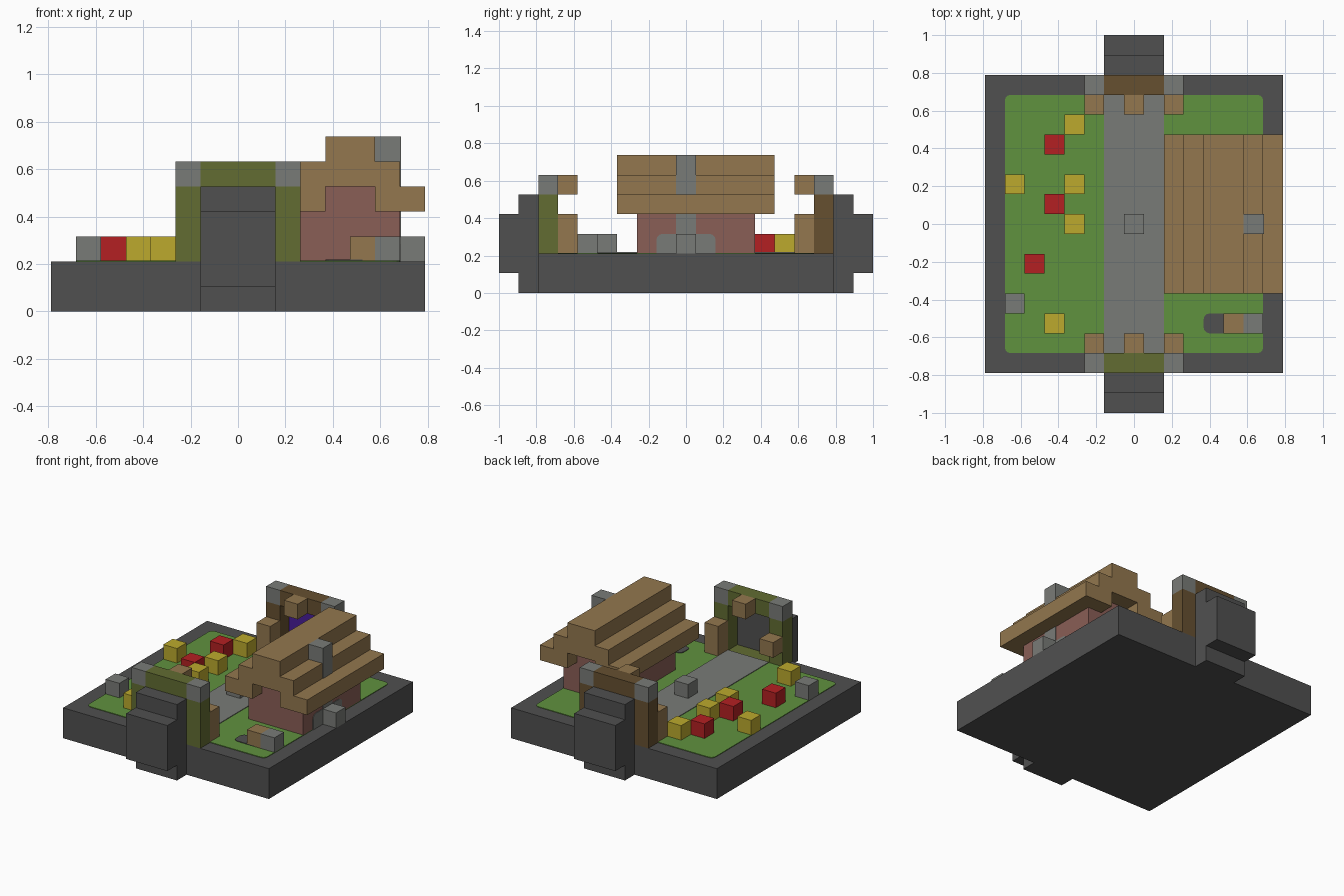
import bpy
import bmesh
from mathutils import Vector

if "Cube" in bpy.data.objects:
    bpy.data.objects.remove(bpy.data.objects["Cube"], do_unlink=True)

U = 2 / 19      # size of one building block
THIN = 0.04     # thickness of painted plates, in blocks


def linear(c):
    c /= 255
    return c / 12.92 if c <= 0.04045 else ((c + 0.055) / 1.055) ** 2.4


def material(name, *rgb):
    m = bpy.data.materials.new(name)
    colour = [linear(c) for c in rgb] + [1]
    m.diffuse_color = colour
    m.use_nodes = True
    m.node_tree.nodes["Principled BSDF"].inputs["Base Color"].default_value = colour
    return m


dark = material("dark_stone", 80, 80, 80)
grey = material("grey_stone", 121, 123, 119)
grass = material("grass_green", 96, 146, 62)
wood = material("wood_brown", 147, 119, 78)
red = material("flower_red", 180, 32, 34)
yellow = material("flower_yellow", 188, 170, 45)
brick = material("brick_pink", 138, 94, 86)
olive = material("olive_green", 98, 108, 50)
umber = material("dark_brown", 102, 80, 48)
purple = material("portal_purple", 72, 30, 152)


def box(name, mat, x, y, z, axis=None, radius=0.3):
    """Box from (low, high) spans in blocks; edges along axis get rounded."""
    spans = (x, y, z)
    bm = bmesh.new()
    bmesh.ops.create_cube(bm, size=1)
    for v in bm.verts:
        v.co = Vector([s[0] if c < 0 else s[1] for c, s in zip(v.co, spans)]) * U
    if axis is not None:
        edges = [e for e in bm.edges
                 if abs((e.verts[0].co - e.verts[1].co).normalized()[axis]) > 0.9]
        bmesh.ops.bevel(bm, geom=edges, offset=radius * U, segments=3,
                        profile=0.5, affect='EDGES')
    me = bpy.data.meshes.new(name)
    bm.to_mesh(me)
    bm.free()
    me.materials.append(mat)
    ob = bpy.data.objects.new(name, me)
    bpy.context.collection.objects.link(ob)
    return ob


def cell(name, mat, x, y, z=2, height=1):
    """Upright block centred on a grid cell."""
    return box(name, mat, (x - .5, x + .5), (y - .5, y + .5), (z, z + height))


# Ground slab with painted lawn and path
box("base", dark, (-7.5, 7.5), (-7.5, 7.5), (0, 2))
box("lawn", grass, (-6.5, 6.5), (-6.5, 6.5), (1.9, 2 + THIN), axis=2)
box("path", grey, (-1.5, 1.5), (-6.5, 6.5), (1.9, 2 + 2 * THIN))
box("lawn_hole", dark, (3.5, 5.3), (-5.5, -4.5), (1.9, 2 + 2 * THIN), axis=2)

# Gates with their stepped backing blocks
for side, s, mat in (("front", -1, olive), ("back", 1, umber)):
    def depth(a, b):
        return tuple(sorted((s * a, s * b)))
    box(side + "_gate_backing", dark, (-1.5, 1.5), depth(7.5, 8.5), (0, 5))
    box(side + "_gate_step", dark, (-1.5, 1.5), depth(8.5, 9.5), (1, 4))
    box(side + "_gate_lintel", mat, (-1.5, 1.5), depth(6.5, 7.5), (5, 6))
    box(side + "_gate_sill", mat, (-1.5, 1.5), depth(6.5, 7.5), (1.9, 2 + THIN))
    for x in (-2, 2):
        cell(side + "_gate_post", mat, x, 7 * s, 2, 3)
        cell(side + "_gate_cap", grey, x, 7 * s, 5)
        floating = s < 0 and x < 0
        cell(side + "_gate_bollard", wood, x, 6 * s,
             3 if floating else 2, 1 if floating else 2)
    cell(side + "_gate_lamp", wood, 0, 6 * s, 5)
box("portal", purple, (-1.5, 1.5), (7.44, 7.5), (2, 5))

# House walls and gable
box("house_walls", brick, (2.5, 6.5), (-2.5, 3.5), (2, 4))
box("house_gable", brick, (3.5, 5.5), (-2.5, 3.5), (4, 5))

# Stepped roof
ROOF_Y = (-3.5, 4.5)
box("roof_eave_inner", wood, (1.5, 3.5), ROOF_Y, (4, 5))
box("roof_eave_outer", wood, (5.5, 7.5), ROOF_Y, (4, 5))
box("roof_middle", wood, (2.5, 6.5), ROOF_Y, (5, 6))
box("roof_ridge", wood, (3.5, 5.5), ROOF_Y, (6, 7))

# Chimney and hearth on the outer wall
box("chimney", grey, (5.5, 6.5 + THIN), (-.5, .5), (5, 7))
box("hearth_panel", grey, (6.4, 6.5 + THIN), (-1.5, 1.5), (1.5, 3), axis=0)
box("flue_panel", grey, (6.4, 6.5 + THIN), (-.5, .5), (2.9, 4))
cell("hearth_stone", grey, 7, 0)

# Flowers and loose blocks
for x, y in ((-3, 5), (-6, 2), (-3, 2), (-3, 0), (-4, -5)):
    cell("yellow_flower", yellow, x, y)
for x, y in ((-4, 4), (-4, 1), (-5, -2)):
    cell("red_flower", red, x, y)
for x, y in ((0, 0), (-6, -4), (6, -5)):
    cell("stone_block", grey, x, y)
cell("wood_block", wood, 5, -5)
